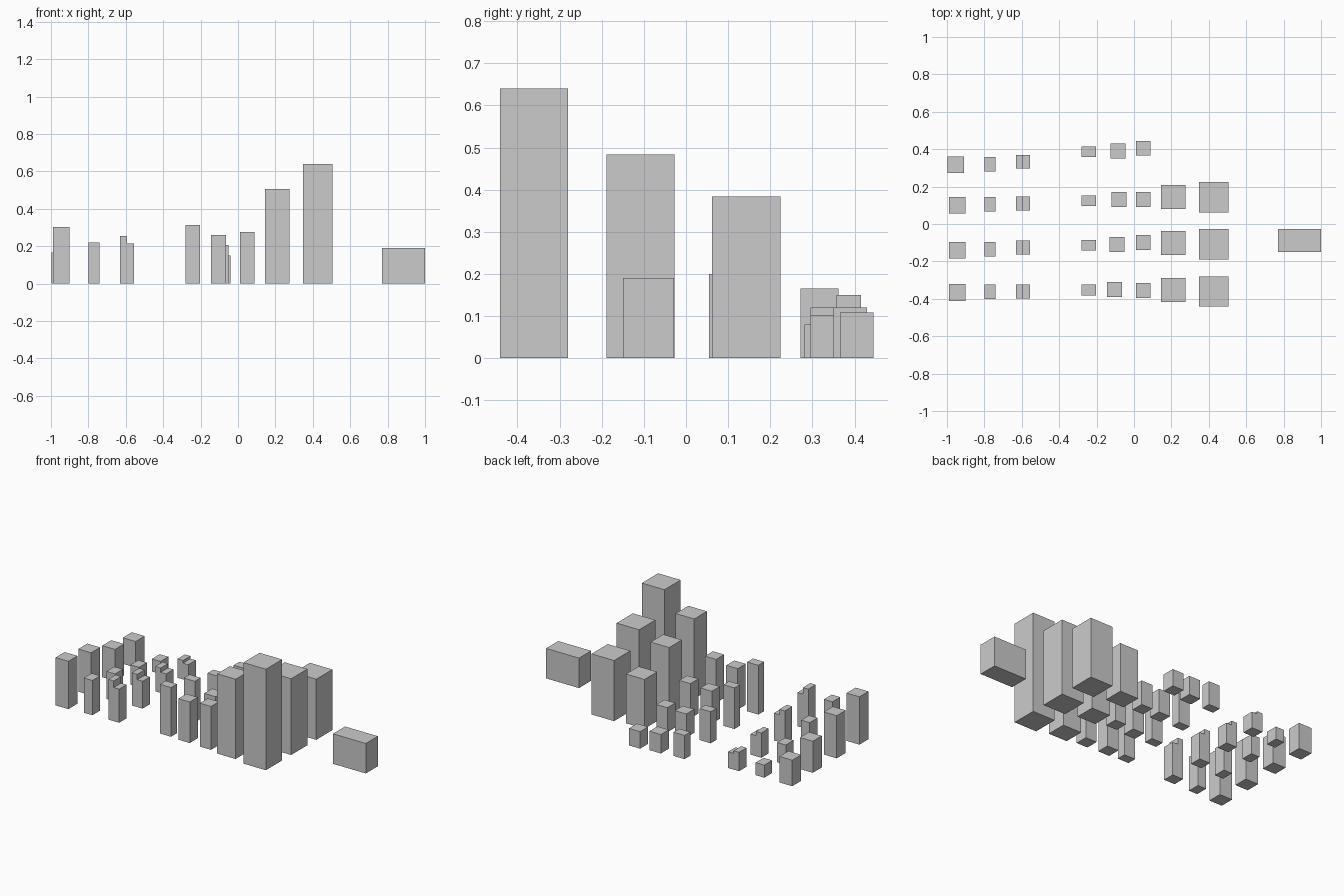
import bpy


def block(name, x0, x1, y0, y1, h):
    """Box standing on the ground between the given limits."""
    bpy.ops.mesh.primitive_cube_add(size=1, location=((x0 + x1) / 2, (y0 + y1) / 2, h / 2))
    ob = bpy.context.object
    ob.name = name
    ob.scale = (x1 - x0, y1 - y0, h)


def column(name, width, depth, xs, ys, heights):
    """Row of similar towers, listed from front to back."""
    for i, (x, y, h) in enumerate(zip(xs, ys, heights)):
        block(f"{name}_{i + 1}", x - width / 2, x + width / 2, y - depth / 2, y + depth / 2, h)


# wide towers at the left end
column("left_tower", .09, .09, [-.945, -.945, -.945, -.953],
       [-.367, -.14, .10, .317], [.303, .27, .20, .165])

# slim towers
column("slim_tower", .06, .078, [-.77] * 4,
       [-.362, -.135, .105, .32], [.22, .175, .125, .08])

# stepped towers: tall left half, lower right half
stepped_y = [-.36, -.125, .11, .333]
column("stepped_tower_high", .038, .074, [-.612] * 4, stepped_y, [.255, .207, .157, .12])
column("stepped_tower_low", .038, .074, [-.574] * 4, stepped_y, [.213, .173, .13, .103])

# three columns of medium towers
column("middle_tower_a", .078, .058, [-.241] * 4,
       [-.353, -.114, .124, .386], [.312, .26, .20, .15])
column("middle_tower_b", .08, .08, [-.105, -.092, -.081, -.085],
       [-.35, -.11, .13, .39], [.26, .205, .15, .12])
column("middle_tower_c", .078, .08, [.049] * 4,
       [-.356, -.098, .132, .405], [.275, .22, .155, .108])

# tall and tallest towers
column("tall_tower", .13, .127, [.21] * 3, [-.353, -.102, .145], [.505, .42, .312])
column("tallest_tower", .158, .162, [.426] * 3, [-.361, -.108, .143], [.64, .483, .384])

# low separate block on the right
block("end_block", .77, 1.0, -.149, -.028, .19)
